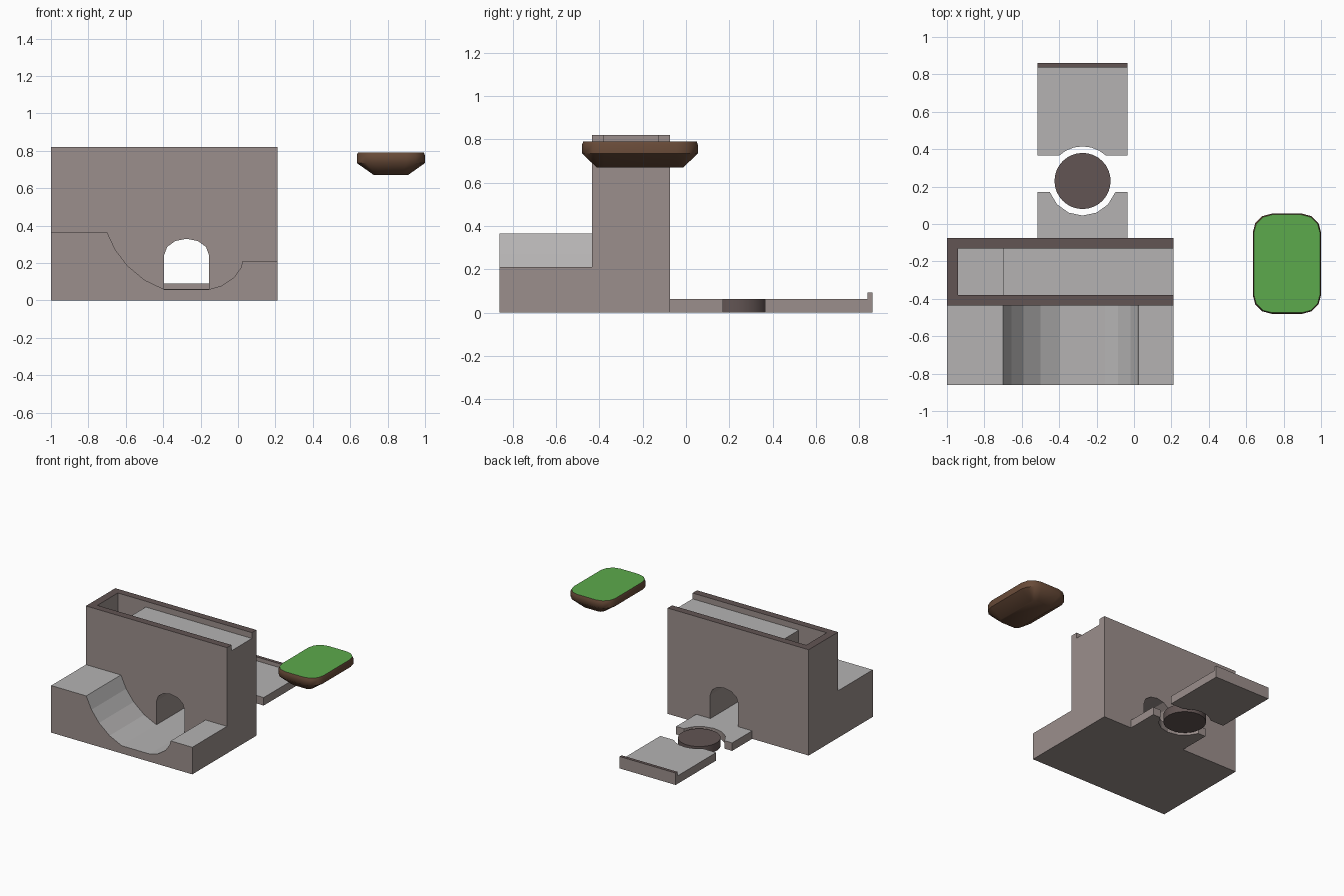
import bpy, bmesh
from math import sin, cos, pi, radians, asin

cube = bpy.data.objects.get("Cube")
if cube:
    bpy.data.objects.remove(cube, do_unlink=True)


def material(name, rgb):
    m = bpy.data.materials.new(name)
    m.use_nodes = True
    m.diffuse_color = (*rgb, 1)
    bsdf = next(n for n in m.node_tree.nodes if n.type == 'BSDF_PRINCIPLED')
    bsdf.inputs["Base Color"].default_value = (*rgb, 1)
    bsdf.inputs["Roughness"].default_value = 0.8
    return m


STONE = material("stone", (0.33, 0.275, 0.262))
FLOOR = material("pale_grey_floor", (0.46, 0.45, 0.45))
DARK = material("dark_stone", (0.122, 0.09, 0.087))
GRASS = material("grass_green", (0.107, 0.40, 0.072))
SOIL = material("soil_brown", (0.14, 0.07, 0.04))


def finish(name, bm, mats):
    bmesh.ops.recalc_face_normals(bm, faces=bm.faces)
    me = bpy.data.meshes.new(name)
    bm.to_mesh(me)
    bm.free()
    ob = bpy.data.objects.new(name, me)
    bpy.context.collection.objects.link(ob)
    for m in mats:
        me.materials.append(m)
    return ob


def prism(name, pts, lo, hi, axis="y", mats=(STONE,)):
    """Extrude an x-z outline along y, or an x-y outline along z."""
    bm = bmesh.new()
    place = (lambda a, b, t: (a, t, b)) if axis == "y" else (lambda a, b, t: (a, b, t))
    rings = [[bm.verts.new(place(a, b, t)) for a, b in pts] for t in (lo, hi)]
    bm.faces.new(rings[0])
    bm.faces.new(rings[1])
    for i in range(len(pts)):
        j = (i + 1) % len(pts)
        bm.faces.new((rings[0][i], rings[0][j], rings[1][j], rings[1][i]))
    return finish(name, bm, mats)


def paint_tops(ob, index, above=-1.0):
    for p in ob.data.polygons:
        if p.normal.z > 0.05 and p.center.z > above:
            p.material_index = index


def rect(x0, x1, y0, y1):
    return [(x0, y0), (x1, y0), (x1, y1), (x0, y1)]


# Front terrace with a dished river bed
bed = [(-1, 0), (-1, 0.365), (-0.7, 0.365), (-0.655, 0.27), (-0.59, 0.185),
       (-0.5, 0.11), (-0.395, 0.06), (-0.155, 0.06), (-0.085, 0.08),
       (-0.02, 0.125), (0.015, 0.175), (0.025, 0.21), (0.21, 0.21), (0.21, 0)]
terrace = prism("front_terrace", bed, -0.86, -0.435, mats=(STONE, FLOOR))
paint_tops(terrace, 1)

# Tall wall, cut by an arched tunnel and a top channel with a deeper basin
wall = prism("tall_wall", rect(-1, 0.21, 0, 0.82), -0.435, -0.075,
             mats=(STONE, FLOOR, DARK))
MID = -0.275
arch = [(MID - 0.12, 0.06), (MID + 0.12, 0.06)]
arch += [(MID + 0.12 * cos(pi * i / 6), 0.243 + 0.087 * sin(pi * i / 6)) for i in range(7)]
channel = [(-0.94, 0.9), (-0.94, 0.57), (-0.7, 0.57), (-0.7, 0.775), (0.3, 0.775), (0.3, 0.9)]
cutters = [prism("tunnel_cutter", arch, -0.6, 0.1),
           prism("channel_cutter", channel, -0.38, -0.13)]
for c in cutters:
    c.hide_render = True
    mod = wall.modifiers.new("cut", 'BOOLEAN')
    mod.object = c
    mod.solver = 'EXACT'
dg = bpy.context.evaluated_depsgraph_get()
cut = bpy.data.meshes.new_from_object(wall.evaluated_get(dg))
wall.modifiers.clear()
wall.data = cut
for c in cutters:
    bpy.data.objects.remove(c, do_unlink=True)
cut.materials.clear()
for m in (STONE, FLOOR, DARK):
    cut.materials.append(m)
for p in cut.polygons:
    p.material_index = 0
paint_tops(wall, 1)
paint_tops(wall, 2, above=0.8)

# Rear walkway in two pieces, scooped around the turntable
CY, GAP = 0.23, 0.185
L, R = -0.515, -0.035


def scoop(y, side):
    """Arc of the gap circle from left to right, below (-1) or above (+1)."""
    a = asin(abs(y - CY) / GAP)
    return [(MID - GAP * cos(a + (pi - 2 * a) * i / 6),
             CY + side * GAP * sin(a + (pi - 2 * a) * i / 6)) for i in range(7)]


near = [(L, -0.075), (L, 0.17)] + scoop(0.17, -1) + [(R, 0.17), (R, -0.075)]
far = [(L, 0.84), (L, 0.365)] + scoop(0.365, 1) + [(R, 0.365), (R, 0.84)]
for name, outline in (("near_walkway", near), ("far_walkway", far)):
    paint_tops(prism(name, outline, 0, 0.062, "z", (STONE, FLOOR)), 1)
lip = prism("walkway_end_lip", rect(L, R, 0.837, 0.862), 0, 0.092, "z", (STONE, DARK))
paint_tops(lip, 1)

# Turntable disc
disc = [(MID + 0.15 * cos(pi * i / 16), CY + 0.15 * sin(pi * i / 16)) for i in range(32)]
turntable = prism("turntable", disc, 0, 0.062, "z", (DARK,))

# Floating island: stacked rounded outlines, grass on top and soil below
IX, IY = 0.8175, -0.2125
bm = bmesh.new()


def island_ring(hx, hy, r, z):
    ring = []
    for k, (sx, sy) in enumerate(((1, 1), (-1, 1), (-1, -1), (1, -1))):
        for i in range(4):
            a = pi / 2 * (k + i / 3)
            ring.append(bm.verts.new((IX + sx * (hx - r) + r * cos(a),
                                      IY + sy * (hy - r) + r * sin(a), z)))
    return ring


rings = [island_ring(0.09, 0.2, 0.035, 0.67), island_ring(0.1825, 0.2675, 0.1, 0.735),
         island_ring(0.1825, 0.2675, 0.1, 0.775), island_ring(0.177, 0.262, 0.098, 0.79)]
bm.faces.new(rings[0])
bm.faces.new(rings[-1]).material_index = 1
for lo, hi in zip(rings, rings[1:]):
    for i in range(len(lo)):
        j = (i + 1) % len(lo)
        bm.faces.new((lo[i], lo[j], hi[j], hi[i]))
island = finish("floating_island", bm, (SOIL, GRASS))

# Smooth only the rounded parts
for ob in (turntable, island):
    bpy.ops.object.select_all(action='DESELECT')
    ob.select_set(True)
    bpy.context.view_layer.objects.active = ob
    bpy.ops.object.shade_smooth_by_angle(angle=radians(50))
